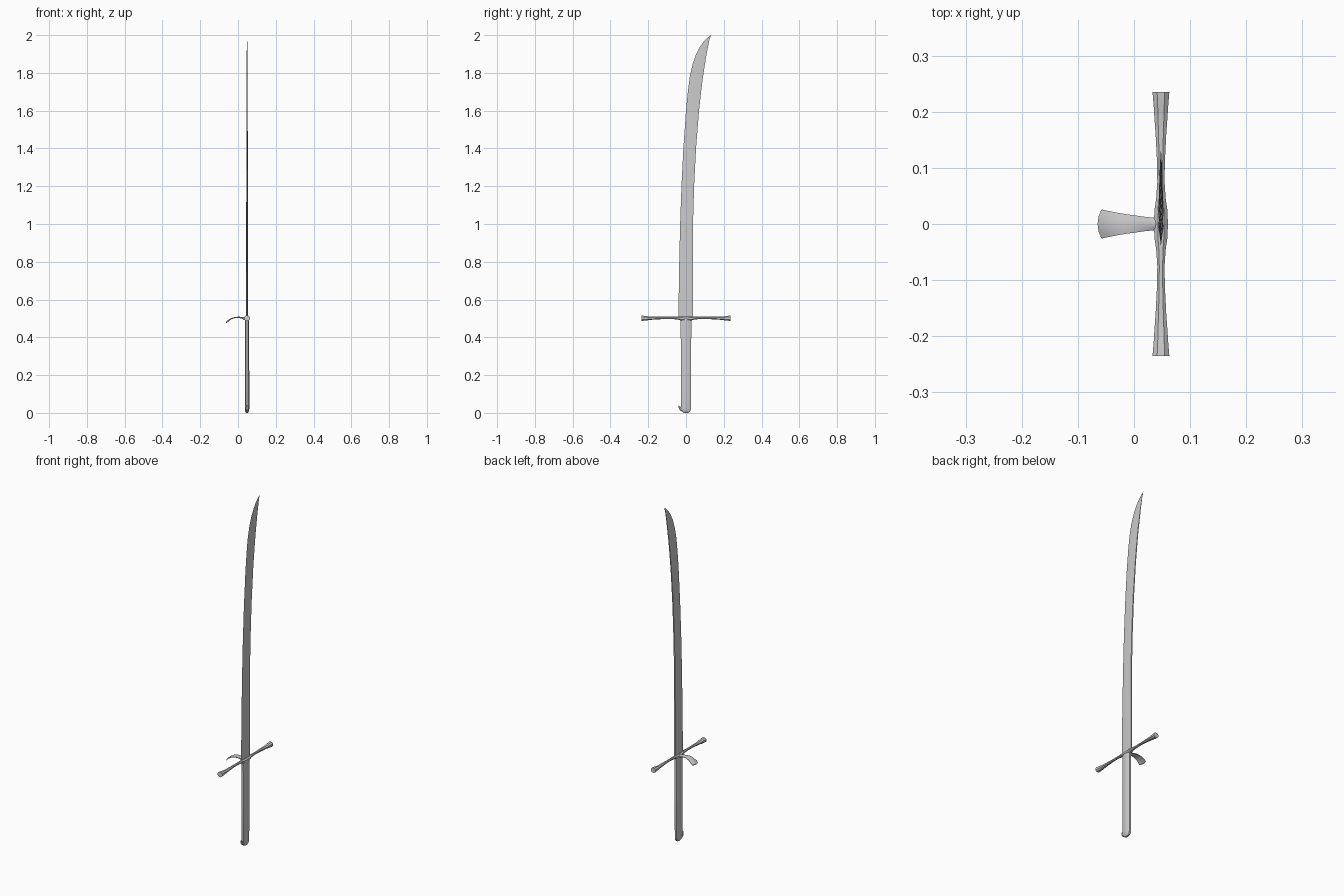
import bpy, bmesh, math

CX = 0.048  # centre plane of the blade


def loft(name, rings, angle=30):
    """Skin a list of equal-sized point rings and cap both ends."""
    bm = bmesh.new()
    rows = [[bm.verts.new(p) for p in ring] for ring in rings]
    n = len(rows[0])
    for a, b in zip(rows, rows[1:]):
        for i in range(n):
            j = (i + 1) % n
            bm.faces.new((a[i], a[j], b[j], b[i]))
    bm.faces.new(rows[0])
    bm.faces.new(rows[-1])
    bmesh.ops.remove_doubles(bm, verts=bm.verts, dist=1e-6)
    bmesh.ops.recalc_face_normals(bm, faces=bm.faces)
    me = bpy.data.meshes.new(name)
    bm.to_mesh(me)
    bm.free()
    ob = bpy.data.objects.new(name, me)
    bpy.context.collection.objects.link(ob)
    bpy.ops.object.select_all(action='DESELECT')
    ob.select_set(True)
    bpy.context.view_layer.objects.active = ob
    bpy.ops.object.shade_smooth_by_angle(angle=math.radians(angle))
    return ob


def octagon(a, b, cut=0.45):
    """Chamfered rectangle with half sizes a, b."""
    c, d = a * cut, b * cut
    return [(a, -d), (a, d), (c, b), (-c, b), (-a, d), (-a, -d), (-c, -b), (c, -b)]


# Blade: (z, cutting edge y, spine y, half thickness)
stations = [(0.50, -0.040, 0.036, 0.0050), (0.75, -0.037, 0.036, 0.0048),
            (1.00, -0.031, 0.037, 0.0045), (1.20, -0.024, 0.043, 0.0042),
            (1.40, -0.014, 0.053, 0.0038), (1.60, 0.000, 0.069, 0.0034),
            (1.70, 0.010, 0.080, 0.0031), (1.78, 0.020, 0.090, 0.0028),
            (1.85, 0.036, 0.101, 0.0024), (1.90, 0.054, 0.109, 0.0019),
            (1.94, 0.075, 0.117, 0.0014), (1.97, 0.097, 0.123, 0.0009),
            (2.00, 0.130, 0.132, 0.0002)]
rings = []
for z, edge, spine, t in stations:
    half = [(0.45, t * 0.9), (0.62, t * 0.7), (0.8, t), (1.0, t * 0.8)]
    pts = [(0, 0)] + half + [(f, -x) for f, x in reversed(half)]
    rings.append([(CX + x, edge + (spine - edge) * f, z) for f, x in pts])
loft("blade", rings, 20)

# Grip: octagonal with rounded butt
rings = []
for z, a, b in [(0.0, 0.005, 0.011), (0.004, 0.008, 0.018), (0.012, 0.011, 0.024),
                (0.025, 0.012, 0.027), (0.25, 0.0115, 0.0275), (0.495, 0.011, 0.028)]:
    rings.append([(CX + x, y, z) for x, y in octagon(a, b, 0.5)])
loft("grip", rings)

# Small hooked beak at the butt
rings = []
for y, z, a, h in [(-0.010, 0.014, 0.009, 0.010), (-0.024, 0.018, 0.0085, 0.010),
                   (-0.034, 0.025, 0.007, 0.010), (-0.040, 0.036, 0.004, 0.006)]:
    rings.append([(CX + x, y, z + v) for x, v in octagon(a, h)])
loft("butt_beak", rings)

# Cross-guard: waisted bar with flared ends and swollen middle (y, half x, half z, z)
arm = [(0.0, 0.0125, 0.012, 0.498), (0.025, 0.0115, 0.011, 0.499),
       (0.045, 0.0085, 0.0075, 0.502), (0.075, 0.0065, 0.006, 0.503),
       (0.11, 0.007, 0.006, 0.503), (0.16, 0.0095, 0.0075, 0.502),
       (0.195, 0.012, 0.009, 0.501), (0.205, 0.0125, 0.0115, 0.501),
       (0.235, 0.015, 0.014, 0.501)]
full = [(-y, a, h, z) for y, a, h, z in reversed(arm[1:])] + arm
loft("cross_guard", [[(CX + x, y, z + v) for x, v in octagon(a, h)]
                     for y, a, h, z in full])

# Side guard: thin fan-shaped plate curling downwards (x, z, half width, half thickness)
rings = []
for x, z, w, t in [(0.045, 0.498, 0.011, 0.009), (0.034, 0.499, 0.0115, 0.008),
                   (0.022, 0.503, 0.0125, 0.005), (0.004, 0.506, 0.015, 0.0035),
                   (-0.014, 0.505, 0.0175, 0.003), (-0.032, 0.499, 0.0205, 0.003),
                   (-0.047, 0.489, 0.0235, 0.003), (-0.058, 0.478, 0.026, 0.0025)]:
    bow = 0.007 * max(0, -x) / 0.058
    cols = [-1, -0.5, 0, 0.5, 1]
    top = [(x - bow * (1 - f * f), w * f, z + t * (1 - 0.6 * f * f)) for f in cols]
    low = [(x - bow * (1 - f * f), w * f, z - t * (1 - 0.3 * f * f)) for f in reversed(cols)]
    rings.append(top + low)
loft("side_guard", rings, 40)
